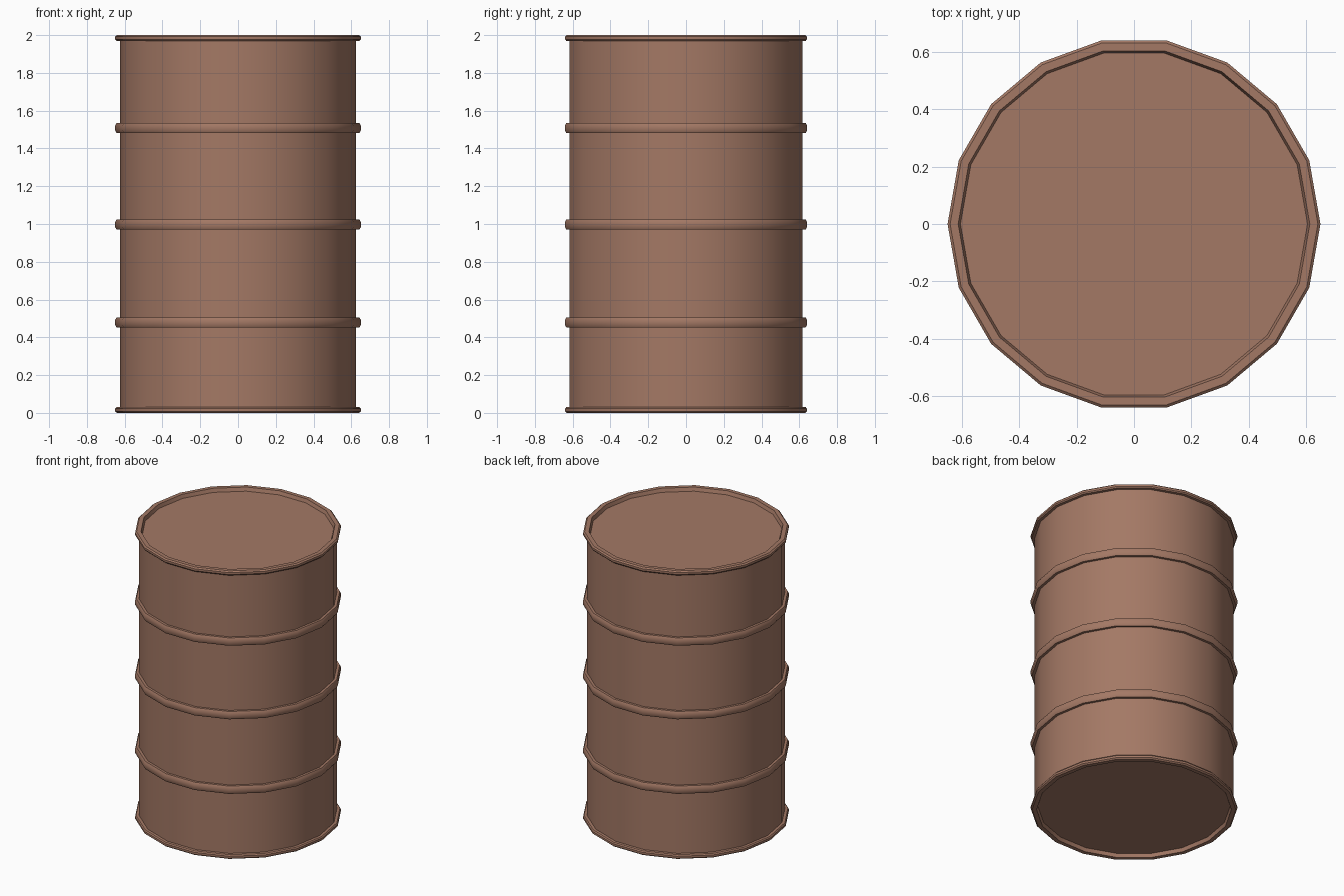
import bpy, bmesh, math

if "Cube" in bpy.data.objects:
    bpy.data.objects.remove(bpy.data.objects["Cube"])

SIDES = 18
R_BODY, R_RIM, R_LID = 0.626, 0.65, 0.605

paint = bpy.data.materials.new("rust_brown_paint")
paint.diffuse_color = (0.37, 0.19, 0.13, 1.0)
paint.use_nodes = True
paint.node_tree.nodes["Principled BSDF"].inputs["Base Color"].default_value = paint.diffuse_color


def add_object(name, bm):
    bmesh.ops.recalc_face_normals(bm, faces=bm.faces)
    me = bpy.data.meshes.new(name)
    bm.to_mesh(me)
    bm.free()
    me.materials.append(paint)
    ob = bpy.data.objects.new(name, me)
    bpy.context.collection.objects.link(ob)
    bpy.ops.object.select_all(action='DESELECT')
    ob.select_set(True)
    bpy.context.view_layer.objects.active = ob
    bpy.ops.object.shade_smooth_by_angle(angle=math.radians(30))
    return ob


def lathe(name, profile, closed=False):
    """Turn an (r, z) profile around z; a point at r = 0 caps the end."""
    bm = bmesh.new()
    rings = []
    for r, z in profile:
        rings.append([bm.verts.new((r * math.cos(a), r * math.sin(a), z))
                      for a in (2 * math.pi * i / SIDES for i in range(SIDES))])
    pairs = list(zip(rings, rings[1:]))
    if closed:
        pairs.append((rings[-1], rings[0]))
    for lo, hi in pairs:
        for i in range(SIDES):
            j = (i + 1) % SIDES
            bm.faces.new((lo[i], lo[j], hi[j], hi[i]))
    if not closed:
        bm.faces.new(rings[0])
        bm.faces.new(rings[-1])
    return add_object(name, bm)


# Drum body with recessed lid and base, and a bevelled lip at both ends
lip = [(R_LID, 0.025), (R_LID + 0.008, 0.0), (R_RIM - 0.009, 0.0),
       (R_RIM, 0.008), (R_RIM, 0.022), (R_RIM - 0.006, 0.03), (R_BODY, 0.031)]
lathe("drum_body", lip + [(r, 2.0 - z) for r, z in reversed(lip)])

# Three rolled hoops around the wall
for label, z in (("lower", 0.479), ("middle", 0.997), ("upper", 1.508)):
    lathe(label + "_hoop", [(R_BODY - 0.01, z - 0.027), (R_RIM - 0.007, z - 0.027),
                            (R_RIM, z - 0.014), (R_RIM, z + 0.014),
                            (R_RIM - 0.007, z + 0.027), (R_BODY - 0.01, z + 0.027)],
          closed=True)
